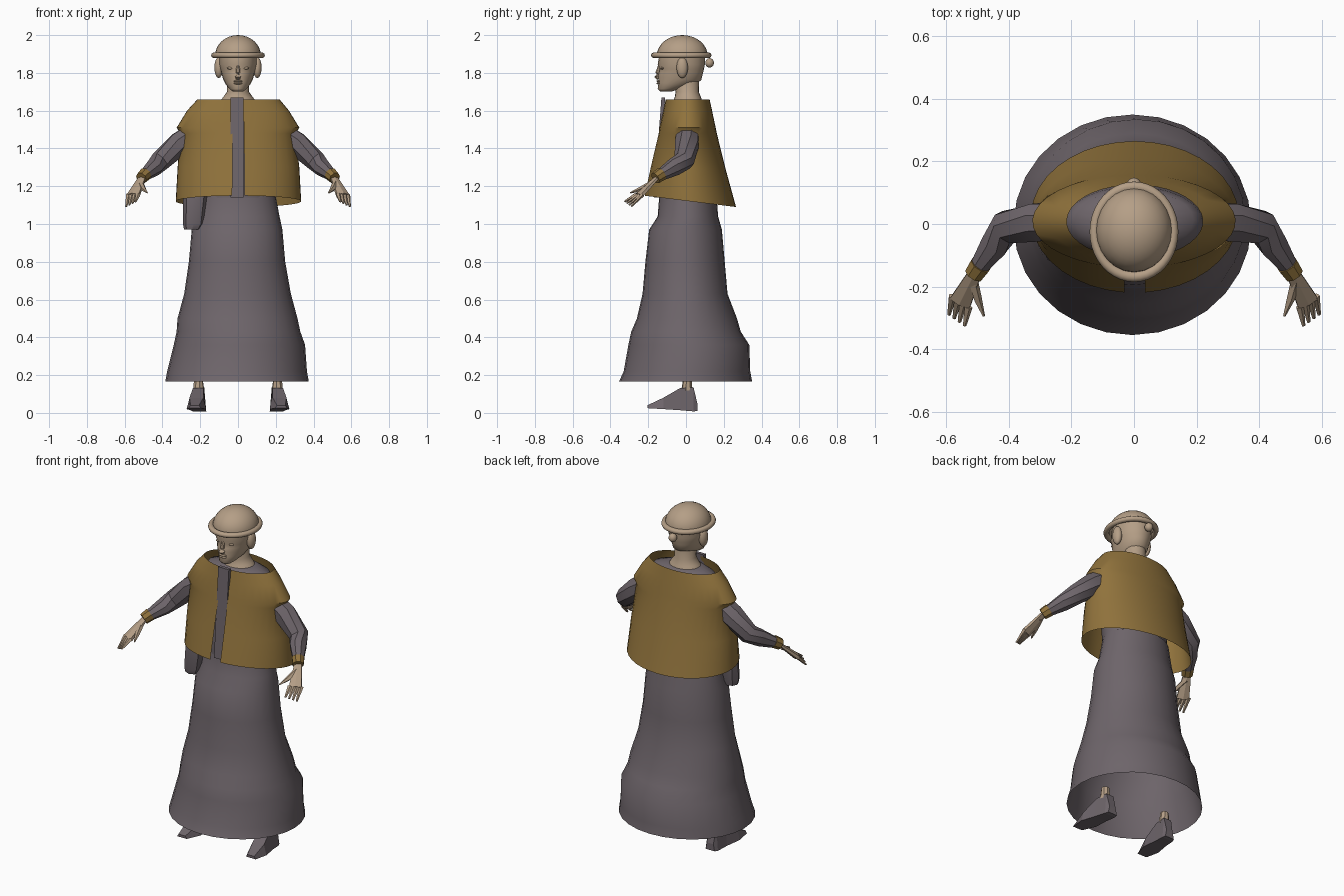
import bpy, bmesh, math
from mathutils import Vector

old = bpy.data.objects.get("Cube")
if old:
    bpy.data.objects.remove(old, do_unlink=True)


def material(name, rgb):
    m = bpy.data.materials.new(name)
    m.use_nodes = True
    m.diffuse_color = (*rgb, 1)
    m.node_tree.nodes["Principled BSDF"].inputs["Base Color"].default_value = (*rgb, 1)
    return m


GREY = material("dusky grey cloth", (0.155, 0.13, 0.145))
GOLD = material("ochre cloth", (0.28, 0.17, 0.045))
SKIN = material("pale tan", (0.46, 0.345, 0.24))


def finish(name, bm, mat, angle=40):
    bmesh.ops.recalc_face_normals(bm, faces=bm.faces)
    me = bpy.data.meshes.new(name)
    bm.to_mesh(me)
    bm.free()
    me.materials.append(mat)
    ob = bpy.data.objects.new(name, me)
    bpy.context.collection.objects.link(ob)
    bpy.ops.object.select_all(action="DESELECT")
    ob.select_set(True)
    bpy.context.view_layer.objects.active = ob
    if angle:
        bpy.ops.object.shade_smooth_by_angle(angle=math.radians(angle))
    return ob


def bridge(name, rings, mat, closed=True, caps=False, angle=40):
    """Skin a stack of point rings."""
    bm = bmesh.new()
    rows = [[bm.verts.new(p) for p in ring] for ring in rings]
    n = len(rows[0])
    for a, b in zip(rows, rows[1:]):
        for i in range(n if closed else n - 1):
            j = (i + 1) % n
            bm.faces.new((a[i], a[j], b[j], b[i]))
    if caps:
        bm.faces.new(rows[0])
        bm.faces.new(rows[-1])
    return finish(name, bm, mat, angle)


def loft(name, sections, mat, n=24, gap=0.0, caps=False, angle=40):
    """Oval sections: (z, left x, right x, front y, back y, backward drop)."""
    rings = []
    for z, x0, x1, y0, y1, drop in sections:
        ring = []
        for i in range(n + (1 if gap else 0)):
            a = -math.pi / 2 + gap + (2 * math.pi - 2 * gap) * i / n
            ring.append(((x0 + x1) / 2 + (x1 - x0) / 2 * math.cos(a),
                         (y0 + y1) / 2 + (y1 - y0) / 2 * math.sin(a),
                         z - drop * math.sin(a)))
        rings.append(ring)
    return bridge(name, rings, mat, not gap, caps, angle)


def limb(name, path, mat, n=8, flat=1.0, side=1, angle=40):
    """Tapered tube along (x, y, z, radius) points, mirrored by side."""
    pts = [Vector((p[0] * side, p[1], p[2])) for p in path]
    rings = []
    for i, p in enumerate(pts):
        d = (pts[min(i + 1, len(pts) - 1)] - pts[max(i - 1, 0)]).normalized()
        u = d.cross(Vector((0, 0, 1))).normalized()
        v = u.cross(d)
        r = path[i][3]
        rings.append([p + u * r * math.cos(t) + v * r * flat * math.sin(t)
                      for t in (2 * math.pi * (k + 0.5) / n for k in range(n))])
    return bridge(name, rings, mat, caps=True, angle=angle)


def ball(name, centre, radii, mat, dome=False):
    bm = bmesh.new()
    bmesh.ops.create_uvsphere(bm, u_segments=24, v_segments=16, radius=1)
    if dome:
        low = [v for v in bm.verts if v.co.z < -0.01]
        bmesh.ops.delete(bm, geom=low, context="VERTS")
    for v in bm.verts:
        v.co = Vector(c + r * k for c, r, k in zip(centre, radii, v.co))
    return finish(name, bm, mat, 60)


# Long skirt, open at the hem
loft("skirt", [
    (0.165, -0.385, 0.375, -0.355, 0.35, 0),
    (0.22, -0.375, 0.365, -0.33, 0.34, 0),
    (0.36, -0.34, 0.355, -0.305, 0.335, 0),
    (0.43, -0.325, 0.33, -0.29, 0.29, 0),
    (0.5, -0.32, 0.315, -0.26, 0.27, 0),
    (0.63, -0.285, 0.28, -0.23, 0.22, 0),
    (0.8, -0.26, 0.25, -0.215, 0.205, 0),
    (0.97, -0.245, 0.235, -0.195, 0.19, 0),
    (1.04, -0.225, 0.22, -0.15, 0.17, 0),
    (1.17, -0.2, 0.195, -0.14, 0.16, 0)], GREY, 28, angle=60)

# Bodice under the cape
loft("bodice", [
    (1.14, -0.195, 0.19, -0.145, 0.155, 0),
    (1.3, -0.2, 0.2, -0.15, 0.14, 0),
    (1.48, -0.24, 0.24, -0.135, 0.13, 0),
    (1.58, -0.22, 0.22, -0.11, 0.12, 0),
    (1.63, -0.19, 0.19, -0.085, 0.11, 0),
    (1.655, -0.09, 0.09, -0.07, 0.085, 0)], GREY, caps=True, angle=60)
bm = bmesh.new()
bmesh.ops.create_cube(bm, size=1)
for v in bm.verts:
    v.co = Vector((v.co.x * 0.07 - 0.005, v.co.y * 0.02 - 0.12 + 0.1 * (v.co.z < 0) * -0.4,
                   1.405 + v.co.z * 0.53))
finish("front_placket", bm, GREY, 0)

# Cape with a narrow opening down the front
loft("cape", [
    (1.12, -0.33, 0.335, -0.22, 0.265, 0.03),
    (1.3, -0.32, 0.325, -0.185, 0.21, 0.01),
    (1.48, -0.305, 0.305, -0.145, 0.163, 0),
    (1.51, -0.325, 0.325, -0.14, 0.157, 0),
    (1.6, -0.27, 0.27, -0.12, 0.138, 0),
    (1.66, -0.215, 0.22, -0.108, 0.125, 0)], GOLD, 36, gap=0.1)

# Pouch hanging on the right hip
loft("pouch", [
    (0.97, -0.285, -0.2, -0.12, -0.04, 0),
    (1.0, -0.292, -0.18, -0.13, -0.03, 0),
    (1.16, -0.29, -0.16, -0.12, -0.03, 0)], GREY, 8, caps=True)

# Neck and head
loft("neck", [
    (1.64, -0.1, 0.1, -0.075, 0.09, 0),
    (1.67, -0.08, 0.08, -0.06, 0.08, 0),
    (1.7, -0.058, 0.058, -0.055, 0.068, 0),
    (1.8, -0.06, 0.06, -0.07, 0.07, 0)], SKIN, 20, angle=60)
loft("head", [
    (1.702, -0.028, 0.028, -0.138, -0.075, 0),
    (1.715, -0.045, 0.045, -0.15, -0.03, 0),
    (1.74, -0.065, 0.065, -0.145, 0.025, 0.01),
    (1.77, -0.08, 0.08, -0.148, 0.08, 0.01),
    (1.8, -0.088, 0.088, -0.145, 0.09, 0),
    (1.82, -0.094, 0.094, -0.14, 0.095, 0),
    (1.845, -0.1, 0.1, -0.15, 0.1, 0),
    (1.9, -0.1, 0.1, -0.14, 0.1, 0)], SKIN, 24, caps=True, angle=60)
limb("nose", [(0, -0.14, 1.84, 0.008), (0, -0.15, 1.8, 0.013),
              (0, -0.153, 1.782, 0.017), (0, -0.143, 1.77, 0.012)], SKIN, 8)
for z in (1.745, 1.756):
    ball("lip", (0, -0.145, z), (0.024, 0.011, 0.006), SKIN)
for s, tag in ((1, "left"), (-1, "right")):
    ball(tag + "_eyelid", (0.04 * s, -0.125, 1.825), (0.018, 0.01, 0.007), SKIN)
    ball(tag + "_ear_coil", (0.102 * s, -0.02, 1.828), (0.023, 0.03, 0.055), SKIN)

# Round hat with rolled brim and a knot of hair behind
ball("hat_crown", (0, -0.02, 1.89), (0.122, 0.135, 0.11), SKIN, dome=True)
bpy.ops.mesh.primitive_torus_add(location=(0, -0.025, 1.893), major_segments=40,
                                 minor_segments=10, major_radius=0.127, minor_radius=0.015)
brim = bpy.context.object
brim.name = "hat_brim"
brim.scale = (1, 1.13, 1)
brim.data.materials.append(SKIN)
bpy.ops.object.shade_smooth()
ball("hair_knot", (0, 0.125, 1.853), (0.023, 0.023, 0.025), SKIN)

# Arms, hands and feet, mirrored
for s, tag in ((1, "left"), (-1, "right")):
    limb(tag + "_sleeve", [(0.2, 0.01, 1.5, 0.06), (0.31, 0.005, 1.425, 0.066),
                           (0.41, -0.01, 1.335, 0.055), (0.445, -0.065, 1.3, 0.048),
                           (0.505, -0.15, 1.25, 0.028)], GREY, 8, side=s)
    limb(tag + "_cuff", [(0.49, -0.13, 1.265, 0.036), (0.512, -0.162, 1.243, 0.032)],
         GOLD, 8, side=s)
    limb(tag + "_palm", [(0.505, -0.15, 1.25, 0.022), (0.525, -0.19, 1.21, 0.03),
                         (0.555, -0.25, 1.15, 0.04)], SKIN, 6, 0.45, s, 25)
    for k in range(4):
        f = k / 3
        base = (0.58 - 0.05 * f, -0.23 - 0.035 * f, 1.155, 0.014)
        tip = (0.592 - 0.05 * f, -0.29 - 0.035 * f, 1.093 + 0.025 * f, 0.006)
        limb(tag + "_finger", [base, tip], SKIN, 5, 0.8, s, 25)
    limb(tag + "_thumb", [(0.517, -0.175, 1.22, 0.017), (0.5, -0.24, 1.185, 0.014),
                          (0.48, -0.295, 1.165, 0.004)], SKIN, 5, 0.9, s, 25)
    # Pointed shoe and bare ankle
    shoe = []
    for y, w, low, high in ((0.06, 0.03, 0.01, 0.05), (0.04, 0.036, 0.008, 0.135),
                            (-0.03, 0.04, 0.014, 0.132), (-0.12, 0.052, 0.02, 0.08),
                            (-0.205, 0.032, 0.025, 0.04)):
        x = s * (0.208 - 0.1 * y)
        shoe.append([(x - w, y, low), (x + w, y, low),
                     (x + w * 0.7, y, high), (x - w * 0.7, y, high)])
    bridge(tag + "_shoe", shoe, GREY, caps=True, angle=0)
    limb(tag + "_ankle", [(0.208, 0.005, 0.12, 0.03), (0.21, 0.008, 0.19, 0.022)],
         SKIN, 8, side=s)
